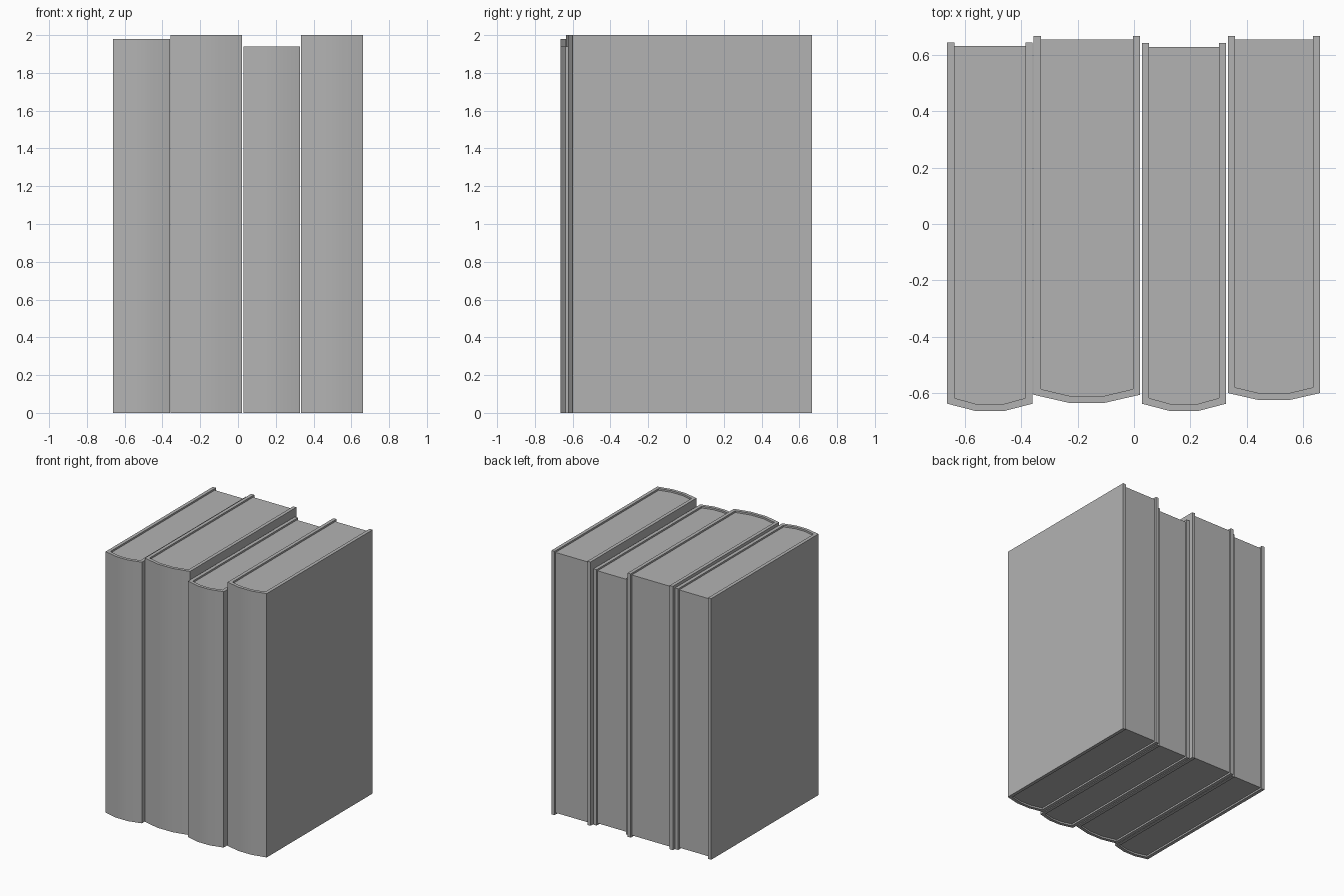
import bpy
import bmesh

cube = bpy.data.objects.get("Cube")
if cube:
    bpy.data.objects.remove(cube, do_unlink=True)

GREY = (0.45, 0.45, 0.45, 1.0)
BOARD = 0.026      # cover thickness
SPINE = 0.023      # spine thickness
RECESS = 0.013     # pages sit inside the cover by this much

mat = bpy.data.materials.new("plain grey")
mat.use_nodes = True
mat.diffuse_color = GREY
mat.node_tree.nodes["Principled BSDF"].inputs["Base Color"].default_value = GREY


def spine_arc(x0, x1, edge, bulge):
    """Three-sided rounded spine, from left end to right end."""
    third = (x1 - x0) / 3
    return [(x0, edge), (x0 + third, edge - bulge),
            (x1 - third, edge - bulge), (x1, edge)]


def extrude_profile(name, profile, z0, z1):
    """Raise a closed plan outline into a solid with a softly shaded spine."""
    bm = bmesh.new()
    face = bm.faces.new([bm.verts.new((x, y, z0)) for x, y in profile])
    raised = bmesh.ops.extrude_face_region(bm, geom=[face])["geom"]
    verts = [v for v in raised if isinstance(v, bmesh.types.BMVert)]
    bmesh.ops.translate(bm, verts=verts, vec=(0, 0, z1 - z0))
    bmesh.ops.recalc_face_normals(bm, faces=bm.faces)
    mesh = bpy.data.meshes.new(name)
    bm.to_mesh(mesh)
    bm.free()
    mesh.materials.append(mat)
    obj = bpy.data.objects.new(name, mesh)
    bpy.context.collection.objects.link(obj)
    bpy.ops.object.select_all(action='DESELECT')
    obj.select_set(True)
    bpy.context.view_layer.objects.active = obj
    bpy.ops.object.shade_smooth_by_angle(angle=0.6)


def book(name, x0, x1, edge, bulge, back, height):
    outer = spine_arc(x0, x1, edge, bulge)
    inner = spine_arc(x0 + BOARD, x1 - BOARD, edge + SPINE - 0.003, bulge - 0.003)
    # Wrapped cover: two boards joined by the spine
    cover = ([(x0, back)] + outer + [(x1, back), (x1 - BOARD, back)]
             + inner[::-1] + [(x0 + BOARD, back)])
    extrude_profile(name + "_cover", cover, 0, height)
    # Page block
    pages = inner + [(x1 - BOARD, back - RECESS), (x0 + BOARD, back - RECESS)]
    extrude_profile(name + "_pages", pages, RECESS, height - RECESS)


# name, right side, left side, spine edge, spine bulge, back, height
book("first_book", -0.663, -0.36, -0.638, 0.026, 0.645, 1.98)
book("second_book", -0.357, 0.022, -0.606, 0.029, 0.668, 2.0)
book("third_book", 0.028, 0.327, -0.638, 0.026, 0.642, 1.94)
book("fourth_book", 0.333, 0.661, -0.6, 0.025, 0.668, 2.0)
